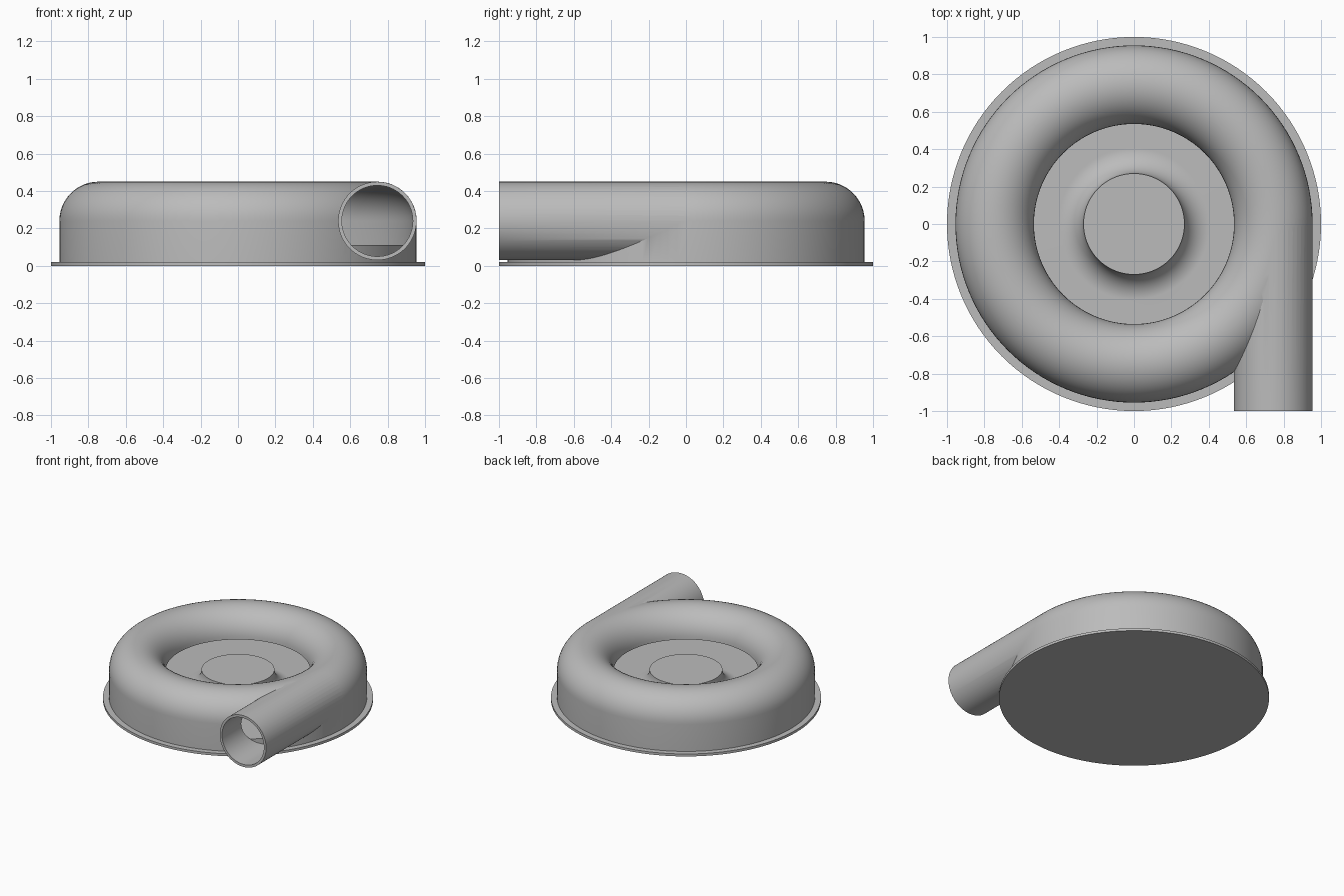
import bpy, bmesh, math
from mathutils import Matrix

cube = bpy.data.objects.get("Cube")
if cube:
    bpy.data.objects.remove(cube, do_unlink=True)

grey = bpy.data.materials.new("plain grey")
grey.use_nodes = True
colour = (0.5, 0.5, 0.5, 1)
grey.diffuse_color = colour
grey.node_tree.nodes["Principled BSDF"].inputs["Base Color"].default_value = colour

RING, TUBE, MID = 0.745, 0.21, 0.24   # volute centre radius, tube radius, centre height
WALL = 0.02
BASE = 0.02


def make(name, bm):
    bmesh.ops.recalc_face_normals(bm, faces=bm.faces)
    mesh = bpy.data.meshes.new(name)
    bm.to_mesh(mesh)
    bm.free()
    mesh.materials.append(grey)
    obj = bpy.data.objects.new(name, mesh)
    bpy.context.collection.objects.link(obj)
    return obj


def lathe(name, profile, closed=False, steps=128):
    """Revolve (radius, height) points around the z axis."""
    bm = bmesh.new()
    verts = [bm.verts.new((r, 0, z)) for r, z in profile]
    edges = [bm.edges.new(pair) for pair in zip(verts, verts[1:])]
    if closed:
        edges.append(bm.edges.new((verts[-1], verts[0])))
    bmesh.ops.spin(bm, geom=verts + edges, cent=(0, 0, 0), axis=(0, 0, 1),
                   angle=math.tau, steps=steps, use_merge=True)
    bmesh.ops.remove_doubles(bm, verts=bm.verts, dist=1e-5)
    return make(name, bm)


def arc(cx, cz, radius, start, end, steps=24):
    angles = [math.radians(start + (end - start) * i / steps) for i in range(steps + 1)]
    return [(cx + radius * math.cos(a), cz + radius * math.sin(a)) for a in angles]


def tube(name, radius, y0, y1):
    bm = bmesh.new()
    place = Matrix.Translation((RING, (y0 + y1) / 2, MID)) @ Matrix.Rotation(math.pi / 2, 4, 'X')
    bmesh.ops.create_cone(bm, cap_ends=True, segments=96, radius1=radius,
                          radius2=radius, depth=y1 - y0, matrix=place)
    return make(name, bm)


def combine(target, other, operation):
    mod = target.modifiers.new(operation, 'BOOLEAN')
    mod.operation, mod.solver, mod.object = operation, 'EXACT', other
    bpy.context.view_layer.objects.active = target
    bpy.ops.object.modifier_apply(modifier=mod.name)
    bpy.data.objects.remove(other, do_unlink=True)


def smooth(obj):
    bpy.ops.object.select_all(action='DESELECT')
    obj.select_set(True)
    bpy.context.view_layer.objects.active = obj
    bpy.ops.object.shade_smooth_by_angle(angle=math.radians(30))


# Round base plate
base_plate = lathe("base_plate", [(0, 0), (1, 0), (1, BASE), (0, BASE)])

# Volute casing: straight outer wall, half-round crown, open inlet lip
outer, inner = RING + TUBE, RING - TUBE
casing = lathe("volute_casing", [(outer, BASE)] + arc(RING, MID, TUBE, 0, 180)
               + [(inner, BASE)], closed=True)
combine(casing, tube("outlet_pipe", TUBE - 0.0005, -1, 0.01), 'UNION')

# Hollow out the volute and the outlet pipe
hollow = lathe("volute_hollow", [(outer - WALL, -0.1)] + arc(RING, MID, TUBE - WALL, 0, 180)
               + [(inner - 0.1, MID), (inner - 0.1, -0.1)], closed=True)
combine(casing, hollow, 'DIFFERENCE')
combine(casing, tube("pipe_bore", TUBE - WALL - 0.0005, -1.1, 0.01), 'DIFFERENCE')

# Raised floor with a flared central hub
FLOOR, HUB_TOP, HUB_R = 0.11, 0.245, 0.27
flare = HUB_TOP - FLOOR
hub = lathe("floor_and_hub", [(0, HUB_TOP)] + arc(HUB_R + flare, HUB_TOP, flare, 180, 270)
            + [(outer - WALL + 0.001, FLOOR), (outer - WALL + 0.001, BASE), (0, BASE)])

for part in (base_plate, casing, hub):
    smooth(part)
